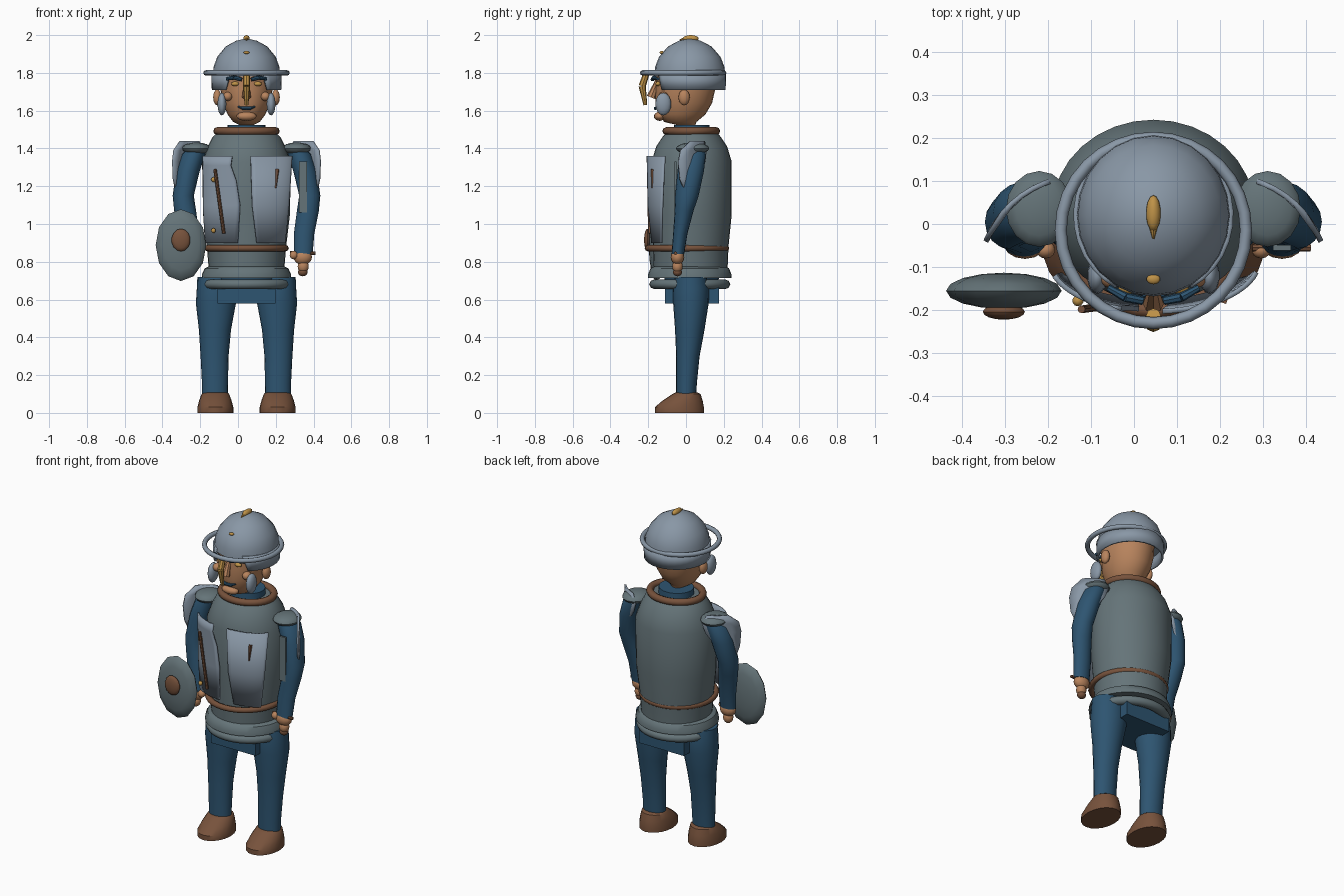
import bpy, bmesh, math
from mathutils import Vector, Matrix

if "Cube" in bpy.data.objects:
    bpy.data.objects.remove(bpy.data.objects["Cube"])

CX = 0.045  # body centre line


def mat(name, rgb):
    m = bpy.data.materials.new(name)
    m.diffuse_color = (*rgb, 1)
    m.use_nodes = True
    m.node_tree.nodes["Principled BSDF"].inputs["Base Color"].default_value = m.diffuse_color
    return m


DARK = mat("dark_steel", (0.13, 0.175, 0.19))
STEEL = mat("light_steel", (0.25, 0.31, 0.38))
BLUE = mat("blue_cloth", (0.027, 0.09, 0.165))
SKIN = mat("skin", (0.48, 0.23, 0.11))
BROWN = mat("brown_leather", (0.185, 0.085, 0.045))
GOLD = mat("gold", (0.52, 0.29, 0.065))


def finish(name, bm, material, angle=40, thick=0):
    bmesh.ops.recalc_face_normals(bm, faces=bm.faces)
    me = bpy.data.meshes.new(name)
    bm.to_mesh(me)
    bm.free()
    me.materials.append(material)
    ob = bpy.data.objects.new(name, me)
    bpy.context.collection.objects.link(ob)
    if thick:
        s = ob.modifiers.new("thickness", 'SOLIDIFY')
        s.thickness = thick
        s.offset = 0
    if angle:
        bpy.ops.object.select_all(action='DESELECT')
        bpy.context.view_layer.objects.active = ob
        ob.select_set(True)
        bpy.ops.object.shade_smooth_by_angle(angle=math.radians(angle))
    return ob


def skin_rings(bm, rings, closed):
    for a, b in zip(rings, rings[1:]):
        n = len(a)
        for i in range(n if closed else n - 1):
            j = (i + 1) % n
            bm.faces.new((a[i], a[j], b[j], b[i]))


def loft(name, material, rings, n=24, angle=40, caps=True):
    """Stack of ellipses (x, y, z, rx, ry)."""
    bm = bmesh.new()
    vs = [[bm.verts.new((x + rx * math.cos(2 * math.pi * i / n),
                         y + ry * math.sin(2 * math.pi * i / n), z)) for i in range(n)]
          for x, y, z, rx, ry in rings]
    skin_rings(bm, vs, True)
    if caps:
        bm.faces.new(vs[0])
        bm.faces.new(vs[-1])
    return finish(name, bm, material, angle)


def sector(name, material, rings, n=12, thick=0.012):
    """Open curved plate; each ring is (x, y, z, rx, ry, start, end) in degrees."""
    bm = bmesh.new()
    vs = []
    for x, y, z, rx, ry, a0, a1 in rings:
        ts = [math.radians(a0 + (a1 - a0) * i / n) for i in range(n + 1)]
        vs.append([bm.verts.new((x + rx * math.cos(t), y + ry * math.sin(t), z)) for t in ts])
    skin_rings(bm, vs, False)
    return finish(name, bm, material, 40, thick)


def ball(name, material, loc, rad, rot=None, u=14, v=8, angle=50):
    bm = bmesh.new()
    bmesh.ops.create_uvsphere(bm, u_segments=u, v_segments=v, radius=1)
    m = Matrix.Translation(loc) @ (rot or Matrix()) @ Matrix.Diagonal((*rad, 1))
    bmesh.ops.transform(bm, matrix=m, verts=bm.verts)
    return finish(name, bm, material, angle)


def ring(name, material, loc, rx, ry, r, rz=None, n=32, k=8):
    bm = bmesh.new()
    vs = []
    for i in range(n + 1):
        t = 2 * math.pi * (i % n) / n
        if i == n:
            vs.append(vs[0])
            break
        vs.append([bm.verts.new((loc[0] + (rx + r * math.cos(p)) * math.cos(t),
                                 loc[1] + (ry + r * math.cos(p)) * math.sin(t),
                                 loc[2] + (rz or r) * math.sin(p)))
                   for p in [2 * math.pi * j / k for j in range(k)]])
    skin_rings(bm, vs, True)
    return finish(name, bm, material, 60)


def rod(name, material, p, q, r1, r2, n=8):
    p, q = Vector(p), Vector(q)
    d = q - p
    bm = bmesh.new()
    bmesh.ops.create_cone(bm, cap_ends=True, segments=n, radius1=r1, radius2=r2, depth=d.length)
    rot = d.to_track_quat('Z', 'Y').to_matrix().to_4x4()
    bmesh.ops.transform(bm, matrix=Matrix.Translation((p + q) / 2) @ rot, verts=bm.verts)
    return finish(name, bm, material)


# helmet
loft("helmet_dome", STEEL, [(CX, .02, 1.78, .178, .188), (CX, .02, 1.83, .175, .184),
                            (CX, .02, 1.885, .155, .163), (CX, .02, 1.94, .11, .115),
                            (CX, .02, 1.97, .055, .058), (CX, .02, 1.98, .012, .012)])
ring("helmet_brim", STEEL, (CX, -.015, 1.8), .215, .215, .014)
sector("helmet_guard", STEEL, [(CX, .02, 1.71, .178, .184, -52, 232),
                               (CX, .02, 1.80, .18, .186, -62, 242)], n=28)
ball("helmet_crest", GOLD, (CX, .025, 1.982), (.017, .042, .018))
rod("crest_tip", GOLD, (CX, .01, 1.982), (CX, -.035, 1.975), .015, .002)
ball("helmet_stud", GOLD, (CX, -.128, 1.908), (.016, .012, .008))
rod("nose_guard", GOLD, (CX, -.212, 1.79), (CX, -.232, 1.73), .017, .019)
rod("nose_guard_tip", GOLD, (CX, -.232, 1.73), (CX, -.215, 1.63), .019, .01)

# head
loft("head", SKIN, [(CX, .0, 1.525, .04, .05), (CX, -.03, 1.54, .07, .085),
                    (CX, -.022, 1.58, .1, .125), (CX, -.012, 1.64, .125, .15),
                    (CX, -.004, 1.71, .138, .158), (CX, .0, 1.79, .14, .16)])
rod("nose", SKIN, (CX, -.15, 1.76), (CX, -.185, 1.67), .012, .024)
ball("chin", SKIN, (CX, -.14, 1.57), (.055, .03, .024))
rod("mouth", BLUE, (CX - .025, -.162, 1.612), (CX + .025, -.162, 1.612), .009, .009)
for s, side in ((-1, "left"), (1, "right")):
    ball(side + "_ear", SKIN, (CX + s * .155, -.01, 1.67), (.022, .03, .042))
    ball(side + "_cheek_guard", STEEL, (CX + s * .13, -.12, 1.635), (.024, .042, .06))
    ball(side + "_cheek", SKIN, (CX + s * .1, -.12, 1.675), (.026, .028, .024))
    ball(side + "_eye", GOLD, (CX + s * .06, -.148, 1.742), (.022, .014, .012))
    rod(side + "_brow", BLUE, (CX + s * .025, -.178, 1.765), (CX + s * .065, -.17, 1.775), .01, .011)
    rod(side + "_brow_end", BLUE, (CX + s * .065, -.17, 1.775), (CX + s * .105, -.148, 1.768), .011, .008)
    rod(side + "_moustache", BLUE, (CX + s * .02, -.162, 1.613), (CX + s * .045, -.152, 1.621), .008, .004)

# neck, collar, torso
loft("neck", BLUE, [(CX, .03, 1.42, .105, .1), (CX, .03, 1.525, .1, .093)])
ring("collar", BROWN, (CX, .028, 1.492), .155, .132, .021)
loft("breastplate_body", DARK, [(CX, .025, .76, .2, .195), (CX, .025, .88, .21, .2),
                                (CX, .03, 1.05, .23, .212), (CX, .03, 1.33, .235, .212),
                                (CX, .03, 1.41, .205, .188), (CX, .03, 1.46, .18, .155),
                                (CX, .03, 1.49, .15, .13)], n=32)
sector("left_chest_plate", STEEL, [(CX, -.075, .9, .235, .105, 203, 259), (CX, -.08, 1.1, .24, .118, 199, 262),
                                   (CX, -.08, 1.23, .24, .118, 199, 257), (CX, -.085, 1.31, .24, .118, 199, 250),
                                   (CX, -.085, 1.36, .24, .118, 197, 252)])
sector("right_chest_plate", STEEL, [(CX, -.075, .9, .235, .105, 283, 329), (CX, -.08, 1.1, .24, .118, 277, 338),
                                    (CX, -.085, 1.36, .245, .118, 275, 347)])
ring("belt", BROWN, (CX, .005, .872), .207, .207, .017)

# chest strap, studs and mark
rod("chest_strap", BROWN, (-.122, -.198, 1.29), (-.075, -.192, .95), .009, .009)
for z in (1.235, .965):
    ball("strap_stud", GOLD, (-.13, -.178, z), (.013, .013, .013), u=10, v=6)
rod("chest_mark", BROWN, (.208, -.174, 1.29), (.2, -.178, 1.19), .013, .004, 4)

# skirt armour
loft("waist_band", DARK, [(CX, .02, .715, .237, .222), (CX, .02, .735, .235, .22),
                          (CX, .02, .765, .222, .208), (CX, .02, .775, .2, .19)], n=32)
ring("lower_skirt_band", DARK, (CX, .02, .681), .205, .185, .03, .026)
loft("hip_core", BLUE, [(CX, .03, .62, .14, .12), (CX, .03, .77, .19, .16)])
bm = bmesh.new()
bmesh.ops.create_cube(bm, size=1)
bmesh.ops.transform(bm, matrix=Matrix.Translation((CX, .032, .63)) @ Matrix.Diagonal((.305, .285, .1, 1)), verts=bm.verts)
finish("skirt_cloth", bm, BLUE, 30)

for s, side in ((-1, "left"), (1, "right")):
    # legs and boots
    lx = CX + s * .165
    loft(side + "_leg", BLUE, [(lx + s * .002, 0, .07, .068, .052), (lx + s * .002, .003, .16, .069, .055),
                               (lx + s * .004, .01, .3, .074, .062), (lx + s * .002, .02, .44, .085, .078),
                               (lx - s * .003, .026, .58, .106, .094), (lx - s * .005, .026, .66, .103, .096),
                               (lx - s * .005, .025, .72, .1, .085)], n=20)
    loft(side + "_boot", BROWN, [(lx, -.035, 0, .095, .13), (lx, -.035, .03, .095, .13),
                                 (lx, -.018, .065, .086, .106), (lx, .003, .1, .073, .074),
                                 (lx, .003, .107, .065, .06)], n=20)
    # arms and hands
    ax = lambda d: CX + s * d
    loft(side + "_arm", BLUE, [(ax(.3), -.043, .84, .05, .033), (ax(.305), -.03, .95, .054, .038),
                               (ax(.325), -.01, 1.07, .058, .05), (ax(.335), .005, 1.15, .056, .062),
                               (ax(.31), .025, 1.28, .062, .07), (ax(.28), .035, 1.37, .062, .07),
                               (ax(.25), .038, 1.415, .045, .055)], n=16)
    ball(side + "_hand", SKIN, (ax(.298), -.045, .825), (.05, .036, .042))
    ball(side + "_thumb", SKIN, (ax(.25), -.06, .835), (.022, .02, .022))
    ball(side + "_fingers", SKIN, (ax(.3), -.045, .775), (.03, .028, .035))
    # shoulders
    ball(side + "_shoulder_cap", DARK, (ax(.265), .035, 1.4), (.077, .088, .032), u=16)
    bm = bmesh.new()
    t = Vector((-s * .76, .65, 0))
    nrm = Vector((s * .65, .76, 0))
    base = Vector((ax(.305), .035, 0))
    rows = []
    for z, a, b in ((1.19, -.085, -.035), (1.24, -.105, .02), (1.33, -.113, .085),
                    (1.39, -.1, .105), (1.44, -.04, .08)):
        row = []
        for i in range(5):
            w = a + (b - a) * i / 4
            row.append(bm.verts.new(base + t * w + nrm * (.025 - 2.2 * w * w) + Vector((0, 0, z))))
        rows.append(row)
    skin_rings(bm, rows, False)
    finish(side + "_shoulder_plate", bm, STEEL, 20, .012)

# sword hilt and arm plate
rod("sword_guard", BROWN, (.275, -.055, .848), (.41, -.055, .845), .009, .009)
ball("sword_pommel", BROWN, (.343, -.045, .745), (.026, .024, .022))
bm = bmesh.new()
bmesh.ops.create_cube(bm, size=1)
bmesh.ops.transform(bm, matrix=Matrix.Translation((.343, -.055, 1.195)) @ Matrix.Diagonal((.042, .012, .27, 1)), verts=bm.verts)
finish("arm_plate", bm, DARK, 0)

# shield
turn = Matrix.Rotation(math.radians(90), 4, 'X')
ball("shield", DARK, (-.302, -.155, .888), (.134, .19, .042), turn, u=12, v=8)
ball("shield_boss", BROWN, (-.302, -.204, .915), (.05, .06, .018), turn)
